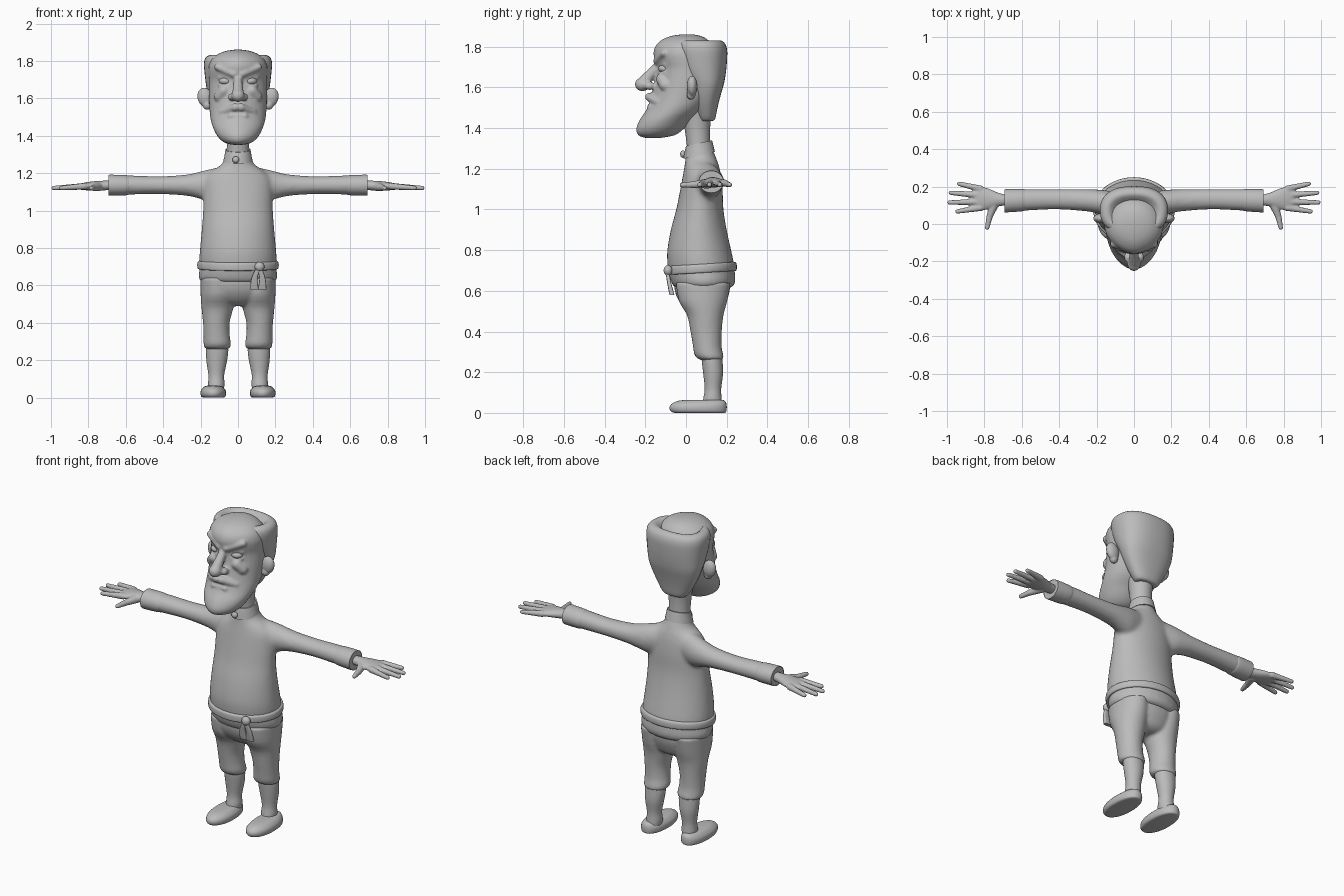
import bpy, bmesh, math
from mathutils import Vector, Matrix

grey = bpy.data.materials.new("plain_grey")
grey.diffuse_color = (0.5, 0.5, 0.5, 1)


def finish(name, bm):
    bmesh.ops.recalc_face_normals(bm, faces=bm.faces)
    me = bpy.data.meshes.new(name)
    bm.to_mesh(me)
    bm.free()
    me.materials.append(grey)
    ob = bpy.data.objects.new(name, me)
    bpy.context.collection.objects.link(ob)
    bpy.ops.object.select_all(action='DESELECT')
    ob.select_set(True)
    bpy.context.view_layer.objects.active = ob
    bpy.ops.object.shade_smooth_by_angle(angle=math.radians(50))
    return ob


def catmull(rows, steps):
    out = []
    for i in range(len(rows) - 1):
        a, b, c, d = (rows[max(0, min(len(rows) - 1, i + k))] for k in (-1, 0, 1, 2))
        for s in range(steps):
            t = s / steps
            out.append([q + 0.5 * t * ((r - p) + t * (2 * p - 5 * q + 4 * r - s4 + t * (3 * (q - r) + s4 - p)))
                        for p, q, r, s4 in zip(a, b, c, d)])
    return out + [list(rows[-1])]


def loft(name, rows, axis='z', steps=3, n=36, point=1.0, square=1.0):
    """Rows are (position, low, high, low, high) across the other two axes."""
    bm = bmesh.new()
    prev = None
    for t, a0, a1, b0, b1 in catmull(rows, steps):
        ring = []
        for k in range(n):
            u = 2 * math.pi * k / n
            c, s = math.cos(u), math.sin(u)
            p = point if s < 0 else square
            a = (a0 + a1) / 2 + (a1 - a0) / 2 * math.copysign(abs(c) ** p, c)
            b = (b0 + b1) / 2 + (b1 - b0) / 2 * math.copysign(abs(s) ** square, s)
            ring.append(bm.verts.new((a, b, t) if axis == 'z' else (t, a, b)))
        if prev:
            for k in range(n):
                bm.faces.new((prev[k], prev[(k + 1) % n], ring[(k + 1) % n], ring[k]))
        else:
            bm.faces.new(ring)
        prev = ring
    bm.faces.new(prev)
    return finish(name, bm)


def ball(name, loc, size, rot=(0, 0, 0)):
    bm = bmesh.new()
    bmesh.ops.create_uvsphere(bm, u_segments=24, v_segments=14, radius=1)
    m = Matrix.Translation(loc)
    for ang, ax in zip(rot, 'XYZ'):
        m = m @ Matrix.Rotation(math.radians(ang), 4, ax)
    bm.transform(m @ Matrix.Diagonal((*size, 1)))
    return finish(name, bm)


def capsule(name, a, b, ra, rb):
    a, b = Vector(a), Vector(b)
    bm = bmesh.new()
    turn = (b - a).to_track_quat('Z', 'Y').to_matrix().to_4x4()
    bmesh.ops.create_cone(bm, cap_ends=True, segments=20, radius1=ra, radius2=rb,
                          depth=(b - a).length, matrix=Matrix.Translation((a + b) / 2) @ turn)
    for p, r in ((a, ra), (b, rb)):
        bmesh.ops.create_uvsphere(bm, u_segments=20, v_segments=12, radius=r, matrix=Matrix.Translation(p))
    return finish(name, bm)


def mirror(ob):
    ob.modifiers.new("mirror", 'MIRROR').use_mirror_merge = False
    return ob


def blend(name, parts, voxel, rounds):
    """Fuse overlapping parts into one soft skin."""
    bpy.ops.object.select_all(action='DESELECT')
    for p in parts:
        p.select_set(True)
    ob = parts[0]
    bpy.context.view_layer.objects.active = ob
    bpy.ops.object.join()
    ob.name = name
    r = ob.modifiers.new("fuse", 'REMESH')
    r.mode, r.voxel_size, r.use_smooth_shade = 'VOXEL', voxel, True
    s = ob.modifiers.new("soften", 'SMOOTH')
    s.factor, s.iterations = 0.5, rounds
    return ob


def sym(rows):
    return [(z, -w, w, f, b) for z, w, f, b in rows]


# Tunic with sleeves
tunic = [loft("tunic", sym([
    (.612, .16, -.03, .20), (.62, .198, -.06, .23), (.65, .212, -.075, .243), (.69, .205, -.085, .24),
    (.74, .207, -.092, .235), (.8, .203, -.092, .222), (.9, .194, -.075, .2), (1.0, .187, -.048, .184),
    (1.1, .185, -.028, .18), (1.17, .175, -.015, .172), (1.215, .135, -.007, .162),
    (1.25, .085, -.003, .15), (1.3, .068, 0, .13)]))]
for s in (-1, 1):
    tunic.append(loft("sleeve", [(s * x, y0, y1, z0, z1) for x, y0, y1, z0, z1 in [
        (.08, .03, .165, 1.06, 1.235), (.15, .045, .18, 1.05, 1.222), (.21, .06, .185, 1.065, 1.207),
        (.28, .07, .187, 1.08, 1.192), (.42, .078, .187, 1.088, 1.184), (.56, .072, .187, 1.086, 1.188),
        (.66, .068, .184, 1.084, 1.187)]], 'x'))
blend("tunic", tunic, .012, 6)
mirror(loft("cuff", [(.58, .074, .183, 1.089, 1.184), (.60, .068, .188, 1.082, 1.19),
                     (.685, .062, .186, 1.08, 1.192), (.69, .064, .184, 1.082, 1.19)], 'x'))

# Collar and button, the collar rising to the back
collar = loft("collar", sym([(1.265, .078, -.012, .142), (1.3, .071, -.006, .134), (1.325, .067, 0, .128)]))
for v in collar.data.vertices:
    v.co.z += (v.co.y - .06) * .22
ball("collar_button", (-.012, -.015, 1.272), (.018, .014, .018))

# Belt with knot and two hanging tails
belt = loft("belt", sym([(.688, .205, -.09, .238), (.69, .215, -.1, .248), (.71, .218, -.102, .25),
                         (.728, .214, -.1, .246), (.732, .2, -.088, .234)]), n=48)
for v in belt.data.vertices:
    v.co.z += (v.co.y - .07) * .06
ball("belt_knot", (.115, -.088, .7), (.026, .022, .026))
for i, x in enumerate((.088, .13)):
    tail = loft("belt_tail", [(.58, x - .021, x + .021, -.094, -.074), (.585, x - .022, x + .022, -.096, -.072),
                              (.64, x - .016, x + .016, -.1, -.08), (.7, .1, .125, -.102, -.084)], square=.5, point=.5)
    for v in tail.data.vertices:
        v.co.y += (.7 - v.co.z) * .12

# Breeches
breeches = [loft("breeches", sym([(.67, .19, -.06, .22), (.6, .195, -.055, .215), (.55, .18, -.035, .2),
                                  (.51, .13, 0, .18), (.49, .06, .04, .15)]))]
for s in (-1, 1):
    breeches.append(loft("leg", [(z, s * x0, s * x1, y0, y1) for z, x0, x1, y0, y1 in [
        (.64, .02, .2, -.05, .22), (.55, .015, .2, -.035, .203), (.48, .025, .195, .005, .184),
        (.4, .045, .187, .022, .176), (.33, .044, .184, .034, .175), (.29, .038, .184, .04, .182),
        (.268, .042, .18, .055, .185), (.258, .06, .16, .08, .17)]]))
blend("breeches", breeches, .009, 4)

# Stockings and shoes
mirror(loft("stocking", [(.3, .055, .17, .075, .176), (.25, .052, .172, .078, .18), (.19, .06, .168, .085, .182),
                         (.12, .074, .158, .092, .173), (.07, .072, .16, .085, .175), (.03, .08, .155, .08, .18)]))
mirror(loft("shoe", [(0, .082, .18, -.05, .185), (.004, .07, .194, -.07, .197), (.018, .064, .2, -.08, .2),
                     (.036, .065, .199, -.078, .2), (.05, .074, .19, -.062, .197),
                     (.06, .086, .178, -.035, .19), (.064, .1, .165, .0, .18)], square=.9))

# Hands, palm plus fingers and thumb
hand = [loft("palm", [(.67, .1, .155, 1.112, 1.16), (.72, .095, .165, 1.108, 1.16), (.78, .078, .19, 1.108, 1.156),
                      (.83, .072, .202, 1.11, 1.148), (.855, .085, .19, 1.116, 1.14)], 'x')]
for base, tip in ((.188, (.935, .215)), (.153, (.98, .167)), (.118, (.986, .115)), (.087, (.945, .067))):
    hand.append(capsule("finger", (.82, base, 1.13), (*tip, 1.121), .018, .012))
hand.append(capsule("thumb", (.745, .11, 1.128), (.772, .04, 1.122), .025, .017))
hand.append(capsule("thumb", (.772, .04, 1.122), (.785, -.02, 1.12), .017, .012))
mirror(blend("hand", hand, .005, 3))

# Neck
loft("neck", sym([(1.26, .062, .01, .12), (1.35, .06, .0, .118), (1.42, .064, -.01, .12), (1.5, .075, -.02, .13)]))

# Head with beard, nose, brows, lids, moustache and lip
head = [loft("head", sym([
    (1.352, .03, -.205, -.12), (1.365, .075, -.235, -.055), (1.395, .108, -.245, -.012), (1.44, .132, -.228, .03),
    (1.49, .147, -.195, .085), (1.55, .153, -.172, .13), (1.62, .156, -.155, .15), (1.69, .156, -.143, .155),
    (1.73, .158, -.153, .155), (1.77, .157, -.16, .15), (1.81, .14, -.146, .13), (1.84, .102, -.108, .1),
    (1.855, .058, -.062, .065), (1.861, .015, -.015, .03)]), point=1.2)]
head += [capsule("nose_bridge", (0, -.13, 1.715), (0, -.2, 1.635), .02, .03),
         ball("nose_tip", (0, -.214, 1.615), (.036, .038, .034)),
         capsule("lower_lip", (-.04, -.176, 1.505), (.04, -.176, 1.505), .014, .014)]
for s in (-1, 1):
    head += [ball("nostril", (s * .032, -.178, 1.607), (.022, .028, .02)),
             capsule("brow", (s * .022, -.142, 1.73), (s * .11, -.108, 1.768), .02, .018),
             capsule("upper_lid", (s * .035, -.13, 1.714), (s * .098, -.1, 1.712), .011, .011),
             capsule("lower_lid", (s * .04, -.13, 1.669), (s * .095, -.106, 1.673), .011, .011),
             capsule("cheek", (s * .075, -.118, 1.64), (s * .1, -.1, 1.61), .03, .03),
             capsule("moustache", (s * .015, -.18, 1.553), (s * .085, -.136, 1.527), .022, .016)]
blend("head", head, .007, 4)
for s in (-1, 1):
    ball("eye", (s * .067, -.102, 1.692), (.035, .034, .022), (0, 0, s * 20))

# Ears
ear = [ball("ear", (.177, .03, 1.606), (.04, .026, .052), (0, 12, 0)),
       ball("lobe", (.165, .025, 1.565), (.024, .022, .026))]
mirror(blend("ear", ear, .005, 2))

# Hair, a thick fringe round the bald dome, folding in at the top
loft("hair", sym([
    (1.435, .06, .07, .13), (1.445, .078, .062, .143), (1.5, .112, .045, .155), (1.56, .142, .03, .17),
    (1.62, .162, .01, .187), (1.68, .172, -.025, .197), (1.74, .179, -.045, .202), (1.785, .182, -.055, .202),
    (1.815, .175, -.05, .192), (1.83, .155, -.035, .172), (1.828, .13, -.015, .15), (1.8, .1, .0, .12)]),
    square=.85, point=.7)
